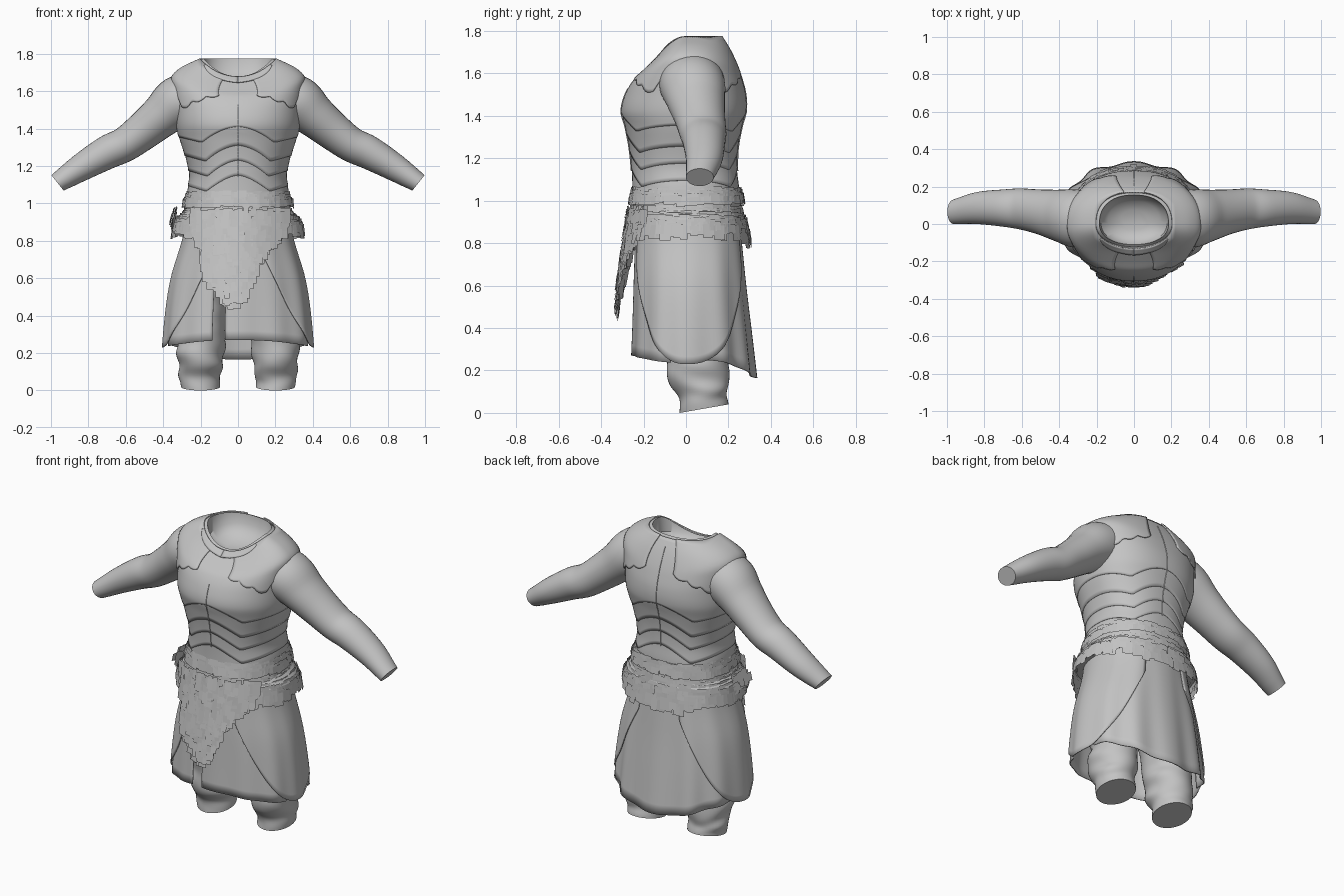
import bpy, bmesh, random
from math import sin, cos, radians, pi, copysign
from mathutils import Vector

random.seed(4)
if "Cube" in bpy.data.objects:
    bpy.data.objects.remove(bpy.data.objects["Cube"])

grey = bpy.data.materials.new("plain grey")
grey.use_nodes = True
grey.diffuse_color = (0.55, 0.55, 0.55, 1)
grey.node_tree.nodes["Principled BSDF"].inputs["Base Color"].default_value = grey.diffuse_color


def finish(name, bm, fix_normals=False, thick=0.0):
    """Turn a bmesh into a smooth-shaded grey object."""
    bmesh.ops.remove_doubles(bm, verts=bm.verts, dist=0.0002)
    if fix_normals:
        bmesh.ops.recalc_face_normals(bm, faces=bm.faces)
    for f in bm.faces:
        f.smooth = True
    mesh = bpy.data.meshes.new(name)
    bm.to_mesh(mesh)
    bm.free()
    mesh.set_sharp_from_angle(angle=radians(40))
    mesh.materials.append(grey)
    ob = bpy.data.objects.new(name, mesh)
    bpy.context.collection.objects.link(ob)
    if thick:
        mod = ob.modifiers.new("thickness", 'SOLIDIFY')
        mod.thickness = thick
        mod.offset = -1


def sample(rows, k):
    """Smoothly interpolate table rows keyed by their first column."""
    k = min(max(k, rows[0][0]), rows[-1][0])
    i = max(j for j in range(len(rows) - 1) if rows[j][0] <= k)

    def slope(j, c):
        a, b = rows[max(j - 1, 0)], rows[min(j + 1, len(rows) - 1)]
        return (b[c] - a[c]) / (b[0] - a[0])
    p, q = rows[i], rows[i + 1]
    h = q[0] - p[0]
    t = (k - p[0]) / h
    return [p[c] * (2*t**3 - 3*t*t + 1) + q[c] * (3*t*t - 2*t**3)
            + h * (slope(i, c) * (t**3 - 2*t*t + t) + slope(i + 1, c) * (t**3 - t*t))
            for c in range(1, len(p))]


def body(rows, deg, k, off=0.0):
    """Point on a lofted body: rows hold key, front z, back z, half width, front y, back y."""
    zf, zb, rx, yf, yb = sample(rows, k)
    c, s = cos(radians(deg)), sin(radians(deg))
    power = .86 if s > 0 else .92
    x = copysign(abs(c) ** power, c) * (rx + off)
    y = abs(s) ** power * (yb + off if s > 0 else yf - off)
    z = k + ((zb if s > 0 else zf) - k) * s * s
    return Vector((x, y, z))


def skin(name, rings):
    """Bridge closed rings of points and cap both ends."""
    bm = bmesh.new()
    vs = [[bm.verts.new(p) for p in r] for r in rings]
    n = len(vs[0])
    for a, b in zip(vs, vs[1:]):
        for j in range(n):
            bm.faces.new((a[j], a[(j + 1) % n], b[(j + 1) % n], b[j]))
    bm.faces.new(vs[0][::-1])
    bm.faces.new(vs[-1])
    finish(name, bm, True)


def sheet(name, rows, a0, a1, top, bottom, off, side=1, pleat=0.0, thick=0.006, nv=14):
    """Plate or cloth lying on a body between two angles, mirrored when side is -1."""
    bm = bmesh.new()
    nu = max(6, int((a1 - a0) / 3))
    grid = []
    for i in range(nu + 1):
        deg = a0 + (a1 - a0) * i / nu
        col = []
        for j in range(nv + 1):
            t = j / nv
            k = top(deg) * (1 - t) + bottom(deg) * t
            p = body(rows, deg, k, off + pleat * t * cos(radians(deg * 12)))
            p.x *= side
            col.append(bm.verts.new(p))
        grid.append(col)
    for p, q in zip(grid, grid[1:]):
        for j in range(nv):
            f = (p[j], p[j + 1], q[j + 1], q[j])
            bm.faces.new(f if side > 0 else f[::-1])
    finish(name, bm, False, thick)


def card(bm, p, across, down, w, h):
    """One tuft of fur, a small tapering flap."""
    a = across.normalized() * w / 2
    b = p + down.normalized() * h
    bm.faces.new([bm.verts.new(v) for v in (p - a, b - a * 0.95, b + a * 0.95, p + a)])


# Torso body with a shallow sloping hollow at the neck
TORSO = [(1.00, 1.00, 1.00, .275, -.255, .25), (1.06, 1.06, 1.06, .272, -.253, .25),
         (1.15, 1.15, 1.15, .258, -.255, .24), (1.25, 1.25, 1.25, .275, -.262, .24),
         (1.35, 1.35, 1.35, .305, -.278, .255), (1.42, 1.42, 1.42, .32, -.294, .272),
         (1.52, 1.50, 1.50, .325, -.275, .27), (1.62, 1.57, 1.58, .335, -.235, .25),
         (1.68, 1.61, 1.64, .335, -.19, .228), (1.73, 1.65, 1.71, .28, -.145, .195),
         (1.775, 1.68, 1.775, .185, -.11, .155)]
rings = [[body(TORSO, a, 1.0 + .775 * i / 40) for a in range(0, 360, 5)] for i in range(41)]
for shrink, drop in ((.95, .03), (.75, .06), (.4, .075)):
    rings.append([Vector((p.x * shrink, .02 + (p.y - .02) * shrink,
                          1.70 + .2 * p.y * shrink - drop + .02 * shrink)) for p in rings[40]])
skin("torso", rings)


# Overlapping breast and belly plates with arched lower edges
def arch(peak):
    def edge(deg):
        f = abs(cos(radians(deg)))
        return peak - .085 * min(1, f / .6) ** 1.5 + .03 * max(0, (f - .6) / .4)
    return edge


peaks = [1.41, 1.31, 1.23, 1.15]
sheet("breast_plate", TORSO, -90, 270, lambda d: 1.77, arch(peaks[0]), .012, nv=30)
for i in range(1, 4):
    sheet(f"belly_plate_{i}", TORSO, -90, 270, arch(peaks[i - 1] + .03), arch(peaks[i]),
          .012 - .003 * i, thick=.005, nv=6)


# Shoulder plates with scalloped edges that arch over the arms, and a pointed collar
def shoulder_edge(deg):
    d = abs(deg)
    if d < 30:
        return 1.67 - .15 * (d / 30) ** 2
    return 1.52 + .14 * (d - 30) / 50 - .022 * abs(sin((d - 30) / 50 * 3 * pi))


for side, word in ((1, "left"), (-1, "right")):
    sheet(word + "_shoulder_plate", TORSO, -75, 78, lambda d: 1.775, shoulder_edge, .020, side)
    sheet(word + "_collar", TORSO, -90, -35, lambda d: 1.775,
          lambda d: 1.77 - .04 * (-35 - d) / 55, .023, side, thick=.008, nv=4)

# Centre seams
for word, deg, hi in (("front", -90, 1.56), ("back", 90, 1.74)):
    cu = bpy.data.curves.new(word + "_seam", 'CURVE')
    cu.dimensions = '3D'
    cu.bevel_depth = .003
    cu.bevel_resolution = 1
    sp = cu.splines.new('POLY')
    sp.points.add(24)
    for i, pt in enumerate(sp.points):
        z = 1.14 + (hi - 1.14) * i / 24
        pt.co = (*body(TORSO, deg, z, .003 + .0095 * min(1, (z - 1.14) / .27)), 1)
    cu.materials.append(grey)
    bpy.context.collection.objects.link(bpy.data.objects.new(word + "_seam", cu))

# Arms: x, y, z, radius across, radius front to back
ARM = [(.20, .03, 1.59, .125, .14), (.32, .03, 1.54, .14, .155), (.41, .045, 1.467, .116, .138),
       (.51, .065, 1.385, .102, .12), (.606, .08, 1.315, .093, .11), (.695, .085, 1.275, .09, .10),
       (.842, .085, 1.19, .073, .085), (.965, .065, 1.11, .053, .065)]
# Trouser legs: z, x, y, half width, half depth
LEG = [(0, .2, .085, .105, .115), (.07, .205, .08, .108, .115), (.13, .2, .062, .12, .135),
       (.2, .2, .057, .127, .147), (.3, .19, .05, .12, .145), (.5, .17, .03, .12, .15),
       (.8, .14, 0, .12, .15)]
for side, word in ((1, "left"), (-1, "right")):
    rings = []
    for i in range(41):
        x = .20 + .765 * i / 40
        y, z, r, ry = sample(ARM, x)
        dz = sample(ARM, x + .02)[1] - sample(ARM, x - .02)[1]
        across = Vector((-dz, 0, .04)).normalized()
        if across.z < .75 or x > .94:
            across = Vector((.62, 0, .78))
        rings.append([])
        for j in range(32):
            t = 2 * pi * j / 32
            p = Vector((x, y, z)) + across * r * cos(t) + Vector((0, ry * sin(t), 0))
            p.x *= side
            rings[-1].append(p)
    skin(word + "_arm", rings)

    rings = []
    for i in range(61):
        k = .8 * i / 60
        cx, cy, rx, ry = sample(LEG, k)
        rings.append([])
        for j in range(40):
            t = 2 * pi * j / 40
            fold = (.005 * sin(k * 52 + 2.5 * sin(t + side)) * (.5 + .5 * sin(2 * t + 9 * k))
                    + .004 * sin(k * 31 - 2 * t)) * min(1, k / .06)
            lift = max(0, 1 - k / .15) * (.02 + .02 * sin(t))
            rings[-1].append(Vector((side * (cx + (rx + fold) * cos(t)),
                                     cy + (ry + fold) * sin(t), k + lift)))
    skin(word + "_trouser_leg", rings)

# Skirt: one pleated rear panel, a front pair, and rounded side panels on top
SKIRT = [(.12, .12, .12, .40, -.26, .332), (.4, .4, .4, .378, -.25, .302),
         (.6, .6, .6, .348, -.245, .28), (.82, .82, .82, .285, -.24, .26),
         (.97, .97, .97, .265, -.24, .245)]
sheet("rear_panel", SKIRT, 15, 165, lambda d: .95,
      lambda d: .25 - .085 * sin(radians(d)) ** 3, .0, 1, .009)
for side, word in ((1, "left"), (-1, "right")):
    inner = -99 if side > 0 else -71
    sheet(word + "_front_panel", SKIRT, inner, -15, lambda d: .95,
          lambda d: .235 + .035 * sin(radians(-d)) ** 2, .0, side, .004)
    sheet(word + "_side_panel", SKIRT, -68, 68, lambda d: .95,
          lambda d: .23 + .5 * (abs(d) / 68) ** 2.2, .010, side, .005, nv=20)

# Fur belt: a core with dense rows of tufts, longer at the back
BELT = [(.78, .78, .78, .36, -.28, .318), (.85, .85, .85, .352, -.275, .30),
        (.92, .92, .92, .334, -.268, .282), (.97, .97, .97, .285, -.258, .262),
        (1.02, 1.02, 1.02, .29, -.264, .27), (1.06, 1.06, 1.06, .272, -.252, .258)]
skin("belt_core", [[body(BELT, a, .88 + .0175 * i, -.004) for a in range(0, 360, 6)]
                   for i in range(11)])
bm = bmesh.new()
for top in (1.062, 1.048, 1.034, 1.02, .975, .96, .945, .93, .915, .9, .885, .865, .845):
    for deg in range(0, 360, 5):
        if top < .87 and abs(sin(radians(deg))) < .85:
            continue
        d = deg + random.uniform(-2, 2)
        p = body(BELT, d, top, random.uniform(.0, .005))
        p.z = top + random.uniform(-.006, .006)
        across = body(BELT, d + 1, top) - body(BELT, d - 1, top)
        out = Vector((p.x, p.y, 0)).normalized()
        down = out * random.uniform(.08, .18) - Vector((0, 0, 1))
        card(bm, p, across, down, random.uniform(.036, .06),
             random.uniform(.03, .045) if top > 1 else random.uniform(.04, .075))
# Bunched tuft on the right hip
for i in range(26):
    p = Vector((-.325 - random.uniform(0, .03), random.uniform(-.11, .03), random.uniform(.91, .985)))
    card(bm, p, Vector((.15, 1, 0)), Vector((-.25, 0, -1)), .04, random.uniform(.035, .06))
finish("belt_fur", bm)

# Front fur apron tapering to a point: z, left limit, right limit, y
APRON = [(.46, -.05, -.01, -.318), (.52, -.09, .04, -.325), (.6, -.16, .07, -.322),
         (.68, -.18, .1, -.312), (.77, -.2, .17, -.3), (.86, -.23, .25, -.287),
         (.96, -.25, .26, -.272)]
bm = bmesh.new()
z = .97
while z > .48:
    lo, hi, y = sample(APRON, z - .02)
    n = max(3, int((hi - lo) / .02))
    for i in range(n + 1):
        x = lo + (hi - lo) * i / n + random.uniform(-.006, .006)
        p = Vector((x, y + 1.2 * x * x + random.uniform(-.006, .006), z + random.uniform(-.01, .01)))
        down = Vector((random.uniform(-.03, .03), random.uniform(-.2, -.08), -1))
        card(bm, p, Vector((1, 2.4 * x, 0)), down, random.uniform(.026, .045), random.uniform(.04, .07))
    z -= .016
finish("fur_apron", bm)
